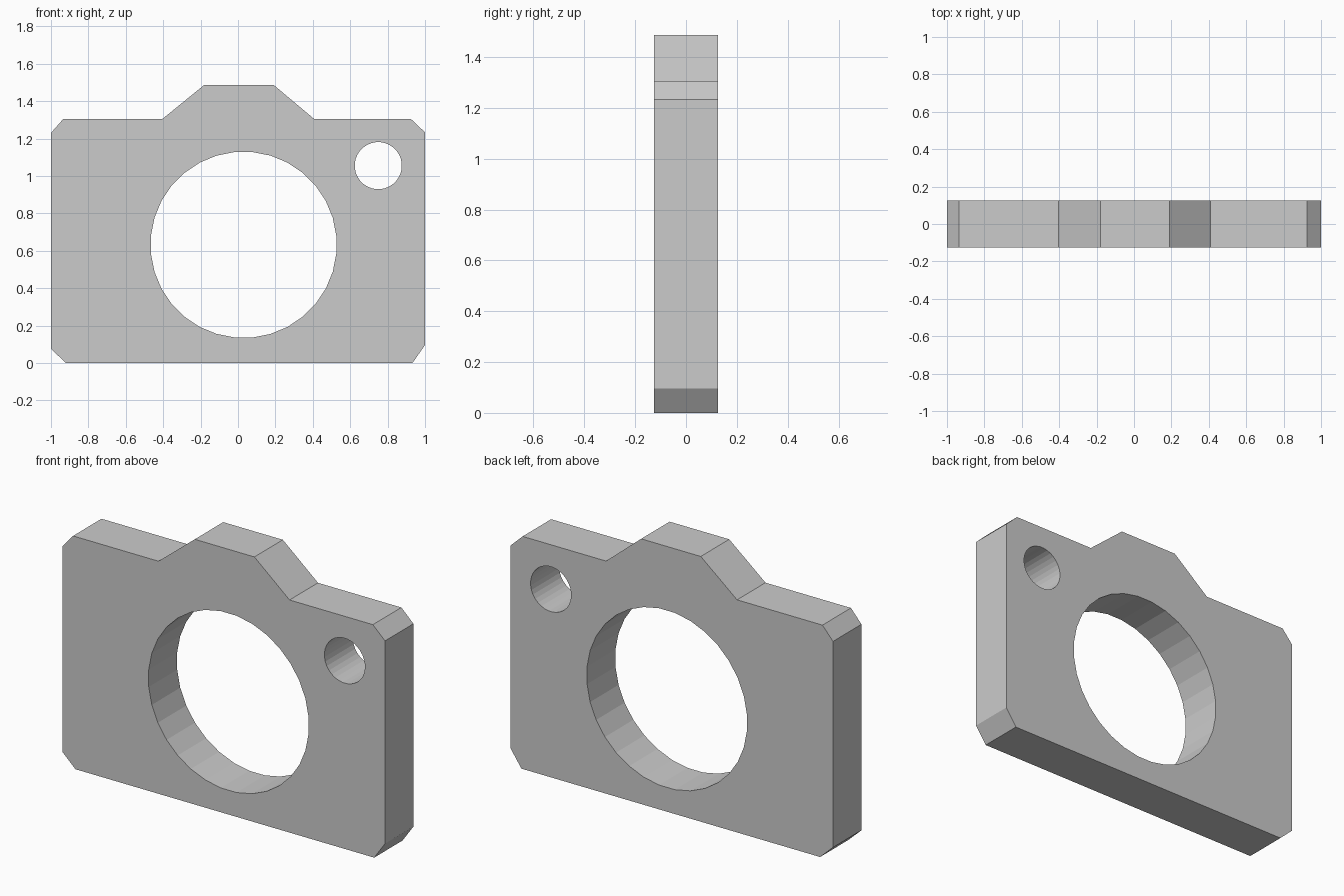
import bpy, bmesh, math
from mathutils import Vector

if "Cube" in bpy.data.objects:
    bpy.data.objects.remove(bpy.data.objects["Cube"])

HALF_DEPTH = 0.126

# Camera-shaped outline (x, z), clockwise from lower left
OUTLINE = [(-0.92, 0), (-1, 0.075), (-1, 1.23), (-0.935, 1.304),
           (-0.405, 1.304), (-0.18, 1.487), (0.19, 1.487), (0.408, 1.304),
           (0.925, 1.304), (1, 1.233), (1, 0.096), (0.933, 0)]


def circle(cx, cz, radius, sides=32):
    step = math.tau / sides
    return [(cx + radius * math.cos((i + 0.5) * step),
             cz + radius * math.sin((i + 0.5) * step)) for i in range(sides)]


def add_loop(bm, points):
    verts = [bm.verts.new((x, -HALF_DEPTH, z)) for x, z in points]
    return [bm.edges.new((v, verts[(i + 1) % len(verts)]))
            for i, v in enumerate(verts)]


bm = bmesh.new()

# Front face: outline with lens opening and small corner hole
edges = add_loop(bm, OUTLINE)
edges += add_loop(bm, circle(0.03, 0.632, 0.498))
edges += add_loop(bm, circle(0.75, 1.055, 0.126))
bmesh.ops.triangle_fill(bm, edges=edges, use_beauty=True, normal=(0, -1, 0))

# Thicken the plate, keeping the front face in place
result = bmesh.ops.extrude_face_region(bm, geom=bm.faces[:], use_keep_orig=True)
back = [g for g in result["geom"] if isinstance(g, bmesh.types.BMVert)]
bmesh.ops.translate(bm, verts=back, vec=Vector((0, 2 * HALF_DEPTH, 0)))
bmesh.ops.recalc_face_normals(bm, faces=bm.faces[:])

mesh = bpy.data.meshes.new("camera_plate")
bm.to_mesh(mesh)
bm.free()
plate = bpy.data.objects.new("camera_plate", mesh)
bpy.context.collection.objects.link(plate)
